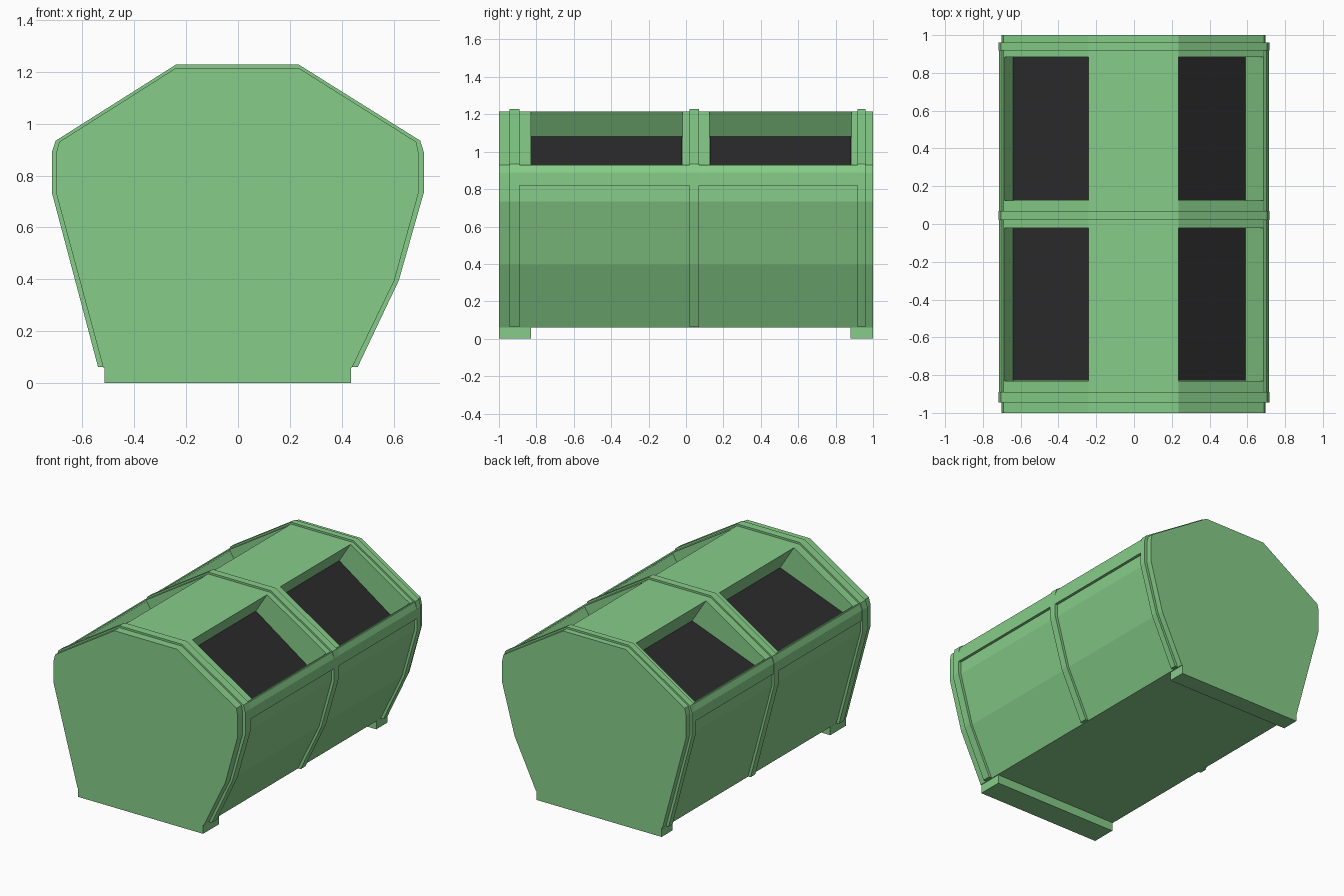
import bpy
import bmesh
from mathutils import Vector

cube = bpy.data.objects.get("Cube")
if cube:
    bpy.data.objects.remove(cube, do_unlink=True)


def material(name, rgb):
    mat = bpy.data.materials.new(name)
    mat.use_nodes = True
    mat.diffuse_color = (*rgb, 1)
    bsdf = next(n for n in mat.node_tree.nodes if n.type == 'BSDF_PRINCIPLED')
    bsdf.inputs["Base Color"].default_value = (*rgb, 1)
    bsdf.inputs["Roughness"].default_value = 0.8
    return mat


green = material("container green", (0.24, 0.61, 0.25))
dark = material("opening black", (0.024, 0.023, 0.024))


def prism(name, profile, y0, y1, mat):
    """Extrude an x-z outline along y."""
    bm = bmesh.new()
    front = bm.faces.new([bm.verts.new((x, y0, z)) for x, z in profile])
    moved = bmesh.ops.extrude_face_region(bm, geom=[front])["geom"]
    verts = [v for v in moved if isinstance(v, bmesh.types.BMVert)]
    bmesh.ops.translate(bm, verts=verts, vec=(0, y1 - y0, 0))
    bmesh.ops.recalc_face_normals(bm, faces=bm.faces)
    mesh = bpy.data.meshes.new(name)
    bm.to_mesh(mesh)
    bm.free()
    mesh.materials.append(mat)
    obj = bpy.data.objects.new(name, mesh)
    bpy.context.collection.objects.link(obj)
    return obj


# Main body
body_outline = [(-0.52, 0.06), (0.44, 0.06), (0.603, 0.395), (0.697, 0.735),
                (0.697, 0.885), (0.688, 0.93), (0.235, 1.215), (-0.24, 1.215),
                (-0.69, 0.93), (-0.702, 0.885), (-0.702, 0.735)]
body = prism("body", body_outline, -1, 1, green)

# Recessed loading openings in both roof slopes
bays = {"front": (-0.83, -0.02), "back": (0.125, 0.885)}
slopes = {"left": (1, 0.235, 0.162, 0.185), "right": (-1, 0.24, 0.2, 0.09)}
cutters = []
for side, (sign, top_x, top_depth, low_depth) in slopes.items():
    top = Vector((sign * top_x, 1.215))
    low = Vector((sign * 0.685, 0.932))
    down = (low - top).normalized()
    inward = Vector((sign * down.y, -sign * down.x))
    a, b = top + inward * top_depth, low + inward * low_depth
    lift = inward * 0.005
    for bay, (y0, y1) in bays.items():
        cutter = prism("cutter", [top - inward * 0.05, low - inward * 0.05, b, a],
                       y0, y1, green)
        cutter.hide_render = True
        cutters.append(cutter)
        mod = body.modifiers.new("opening", 'BOOLEAN')
        mod.object = cutter
        mod.solver = 'EXACT'
        prism(f"{side}_{bay}_opening_floor", [a - lift, b - lift, b, a],
              y0 + 0.002, y1 - 0.002, dark)

# Bake the cuts and drop the cutters
graph = bpy.context.evaluated_depsgraph_get()
cut_mesh = bpy.data.meshes.new_from_object(body.evaluated_get(graph))
body.modifiers.clear()
body.data = cut_mesh
for cutter in cutters:
    bpy.data.objects.remove(cutter, do_unlink=True)

# Reinforcing ribs wrapped around the body
rib_outline = [(-0.54, 0.062), (0.462, 0.062), (0.62, 0.395), (0.717, 0.735),
               (0.717, 0.89), (0.703, 0.935), (0.235, 1.228), (-0.24, 1.228),
               (-0.703, 0.935), (-0.718, 0.89), (-0.718, 0.735)]
for name, y0, y1 in (("front", -0.945, -0.89), ("middle", 0.02, 0.07),
                     ("back", 0.918, 0.96)):
    prism(f"{name}_rib", rib_outline, y0, y1, green)

# Horizontal rails below the roof edge
rail_outline = [(0.67, 0.82), (0.716, 0.82), (0.716, 0.89), (0.7, 0.93), (0.68, 0.925)]
for side, sign in (("left", 1), ("right", -1)):
    prism(f"{side}_rail", [(sign * x, z) for x, z in rail_outline], -0.943, 0.958, green)

# Foot bars under both ends
foot_outline = [(-0.515, 0), (0.435, 0), (0.435, 0.07), (-0.515, 0.07)]
prism("front_foot", foot_outline, -1, -0.83, green)
prism("back_foot", foot_outline, 0.88, 1, green)
